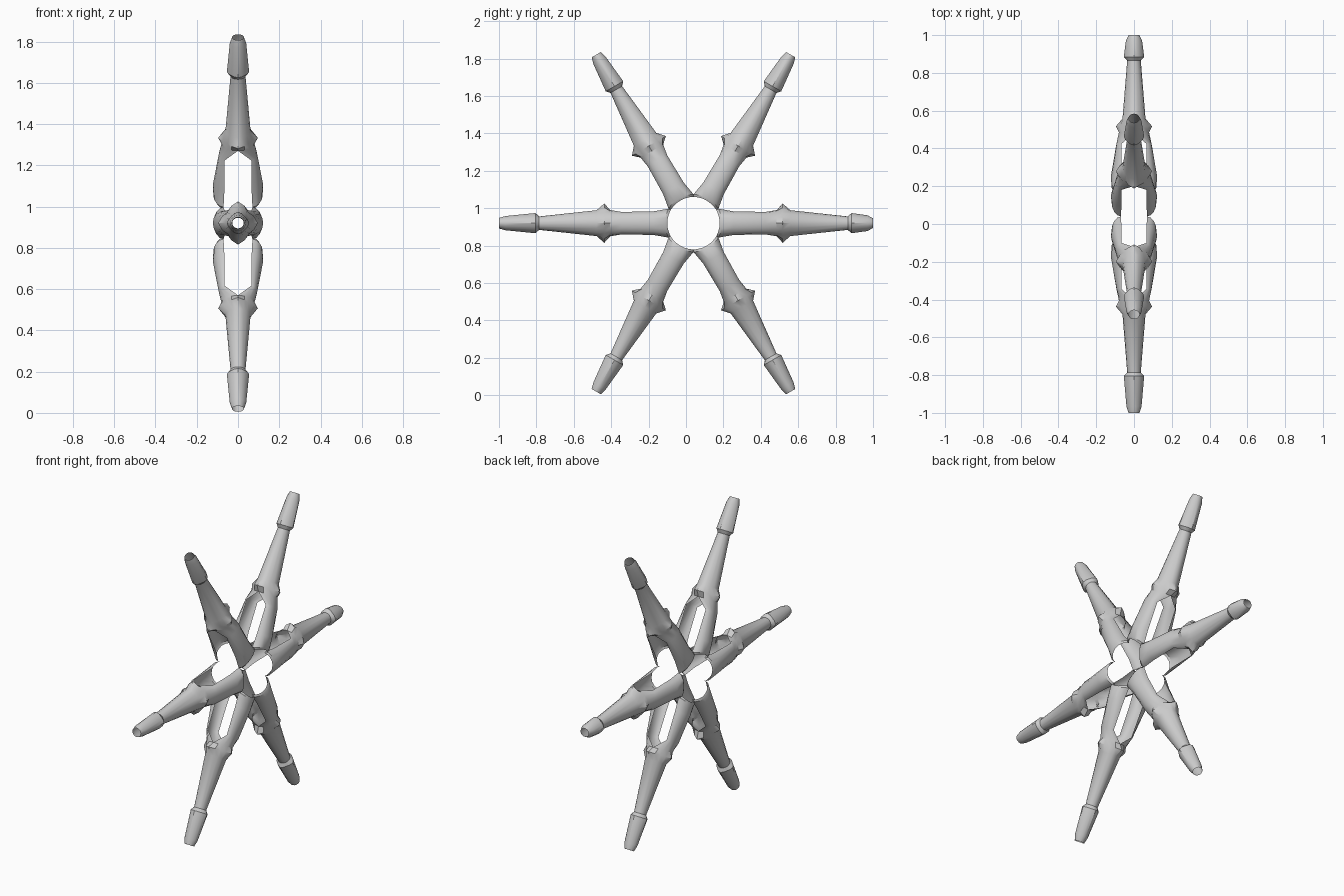
import bpy, bmesh, math
from mathutils import Vector

if "Cube" in bpy.data.objects:
    bpy.data.objects.remove(bpy.data.objects["Cube"])

CY, CZ = 0.04, 0.92      # hub centre in the YZ plane
N = 8                    # segments across each half shell

# (distance, slot half-gap, half depth in x, half width, diagonal pinch, edge dip)
INNER = [
    (0.140, 0.070, 0.112, 0.070, 0.0, 0.018),
    (0.152, 0.070, 0.119, 0.077, 0.0, 0.018),
    (0.215, 0.066, 0.122, 0.063, 0.0, 0.0),
    (0.385, 0.065, 0.093, 0.060, 0.0, 0.0),
    (0.445, 0.000, 0.080, 0.070, 0.0, 0.0),
    (0.477, 0.000, 0.096, 0.105, 0.28, 0.0),   # four-pointed collar
    (0.518, 0.000, 0.061, 0.069, 0.0, 0.0),
    (0.825, 0.000, 0.036, 0.036, 0.0, 0.0),
]
LONG_TIP = [
    (0.845, 0, 0.054, 0.054, 0.14, 0),
    (1.005, 0, 0.040, 0.038, 0.05, 0),
    (1.040, 0, 0.029, 0.028, 0.0, 0),
]
SHORT_TIP = [
    (0.845, 0, 0.054, 0.054, 0.14, 0),
    (0.930, 0, 0.043, 0.042, 0.05, 0),
    (0.960, 0, 0.028, 0.026, 0.0, 0),
]


def make_arm(name, angle, tip):
    """Loft two facing half shells that fork around a slot and merge into a tube."""
    along = Vector((0, math.cos(angle), math.sin(angle)))
    across = Vector((0, -math.sin(angle), math.cos(angle)))
    bm = bmesh.new()
    for side in (1, -1):
        rows = []
        for r, gap, hx, hw, pinch, dip in INNER + tip:
            row = []
            for i in range(N + 1):
                t = math.pi * (i / N - 0.5)
                k = 1 - pinch * math.sin(2 * t) ** 2
                x = gap + (hx - gap) * math.cos(t) * k
                w = hw * math.sin(t) * k
                d = r - dip * math.sin(t) ** 2
                p = Vector((side * x, CY, CZ)) + along * d + across * w
                row.append(bm.verts.new(p))
            rows.append(row)
        for a, b in zip(rows, rows[1:]):
            for i in range(N):
                f = (a[i], a[i + 1], b[i + 1], b[i])
                bm.faces.new(f if side > 0 else f[::-1])
    # weld the halves where the slot closes
    bmesh.ops.remove_doubles(bm, verts=bm.verts, dist=0.0005)
    bmesh.ops.recalc_face_normals(bm, faces=bm.faces)
    me = bpy.data.meshes.new(name)
    bm.to_mesh(me)
    bm.free()
    ob = bpy.data.objects.new(name, me)
    bpy.context.collection.objects.link(ob)
    bpy.ops.object.select_all(action='DESELECT')
    ob.select_set(True)
    bpy.context.view_layer.objects.active = ob
    bpy.ops.object.shade_smooth_by_angle(angle=math.radians(32))


# six spokes, the +y one is slightly shorter
for n in range(6):
    make_arm(f"spoke_{n + 1}", math.radians(60 * n), SHORT_TIP if n == 0 else LONG_TIP)
